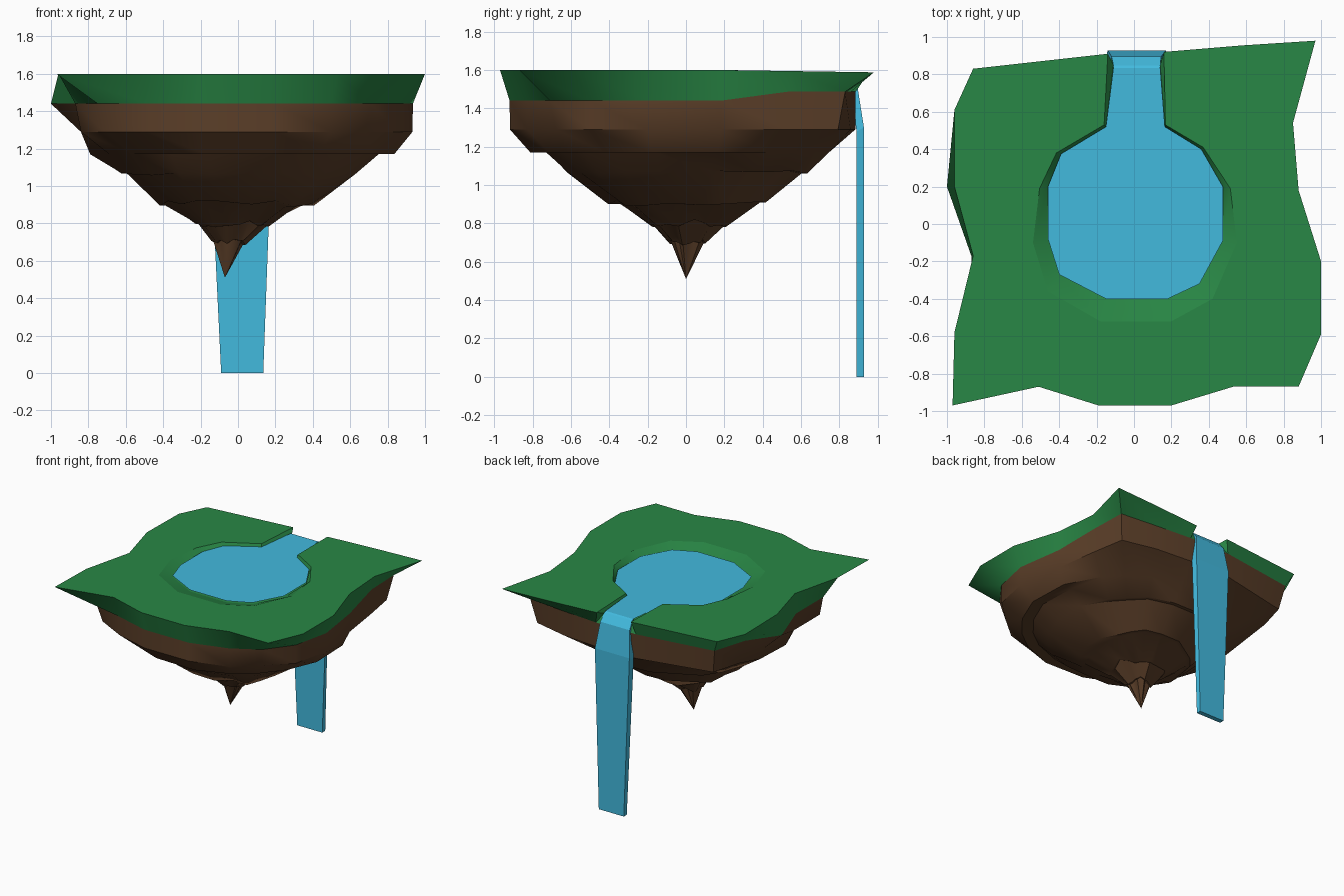
import bpy, bmesh, math, random

if "Cube" in bpy.data.objects:
    bpy.data.objects.remove(bpy.data.objects["Cube"])
random.seed(7)

def material(name, rgb):
    m = bpy.data.materials.new(name)
    m.diffuse_color = (*rgb, 1)
    m.use_nodes = True
    m.node_tree.nodes["Principled BSDF"].inputs["Base Color"].default_value = m.diffuse_color
    return m

GRASS = material("grass green", (0.022, 0.242, 0.060))
ROCK = material("earth brown", (0.107, 0.050, 0.022))
WATER = material("water blue", (0.055, 0.49, 0.73))

def finish(bm, name, mat, angle=None):
    bmesh.ops.recalc_face_normals(bm, faces=bm.faces)
    me = bpy.data.meshes.new(name)
    bm.to_mesh(me)
    bm.free()
    ob = bpy.data.objects.new(name, me)
    bpy.context.collection.objects.link(ob)
    me.materials.append(mat)
    if angle:
        bpy.ops.object.select_all(action='DESELECT')
        bpy.context.view_layer.objects.active = ob
        ob.select_set(True)
        bpy.ops.object.shade_smooth_by_angle(angle=math.radians(angle))
    return ob

def ring(bm, pts):
    return [bm.verts.new(p) for p in pts]

def bridge(bm, a, b, closed=True):
    n = len(a)
    for i in range(n if closed else n - 1):
        j = (i + 1) % n
        bm.faces.new((a[i], a[j], b[j], b[i]))

# Island rim: grass edge (x, y) and the turf's lower edge (x, y), lip to lip
rim = [(-.14, .91, -.17, .885), (-.86, .83, -.81, .79), (-.96, .61, -.89, .52),
       (-.96, .20, -1.0, .20), (-.86, -.17, -.87, -.17), (-.96, -.58, -.87, -.52),
       (-.97, -.97, -.75, -.75), (-.51, -.87, -.48, -.84), (-.19, -.97, -.20, -.92),
       (.20, -.97, .20, -.92), (.53, -.87, .50, -.83), (.88, -.87, .71, -.71),
       (1.0, -.59, .87, -.50), (1.0, -.20, .935, -.20), (.88, .18, .88, .18),
       (.85, .54, .83, .53), (.97, .98, .82, .83), (.58, .955, .50, .86),
       (.16, .92, .19, .885)]
# Pond bank: upper edge (x, y) and waterline (x, y), right lip round to left lip
bank = [(.168, .53, .165, .52), (.37, .41, .36, .40), (.515, .19, .475, .20),
        (.55, -.10, .475, -.09), (.42, -.40, .35, -.32), (.20, -.52, .18, -.40),
        (-.18, -.52, -.15, -.40), (-.46, -.36, -.40, -.27), (-.54, -.10, -.46, -.08),
        (-.505, .19, -.46, .20), (-.415, .38, -.39, .375), (-.16, .53, -.15, .52)]
LEVEL = 1.576

def top_z(y):
    return 1.6 - .012 * max(0, (y - .2) / .78)

def turf_z(y):
    return 1.44 if y < .25 else 1.487

# Grass turf with the pond and its outlet channel sunk into it
bm = bmesh.new()
top = ring(bm, [(a, b, top_z(b)) for a, b, _, _ in rim])
low = ring(bm, [(c, d, turf_z(d)) for _, _, c, d in rim])
edge = ring(bm, [(a, b, top_z(b)) for a, b, _, _ in bank])
bed = ring(bm, [(.14, .85, LEVEL - .012)] +
           [(c, d, LEVEL - .012) for _, _, c, d in bank] +
           [(-.11, .85, LEVEL - .012)])
bm.faces.new(top + edge)
bridge(bm, top, low, False)
bridge(bm, [top[-1]] + edge + [top[0]], bed, False)
bm.faces.new((top[-1], bed[0], low[-1]))
bm.faces.new((top[0], low[0], bed[-1]))
bm.faces.new((bed[0], bed[-1], low[0], low[-1]))
bm.faces.new(bed)
turf = finish(bm, "grass_turf", GRASS, 40)
for p in turf.data.polygons:        # level ground stays flat shaded
    if abs(p.normal.z) > .99:
        p.use_smooth = False

# Rock underside: cliff band, then round broken shells narrowing to a point;
# ledges differ between the front-right and back-left sides
bm = bmesh.new()
prev = ring(bm, [(c, d, turf_z(d)) for _, _, c, d in rim])
cliff = []
for _, _, c, d in rim:
    k = .955 if min(abs(c), abs(d)) > .7 else .998
    cliff.append((max(c * k, -.84), d * k, 1.29))
cliff = ring(bm, cliff)
bridge(bm, prev, cliff)
prev = cliff
# radius, height, jitter, ledge front-right, ledge back-left
shells = [(.86, 1.17, 0, .085, 0), (.64, 1.065, .01, 0, .03),
          (.425, .905, .02, .065, .03), (.205, .80, .02, .015, .015),
          (.09, .70, .015, .015, .01)]
for r, z, jit, ledge_a, ledge_b in shells:
    drift = -.07 * max(0, (1.0 - z) / .49)
    outer, inner = [], []
    for _, _, c, d in rim:
        a = math.atan2(d, c)
        k = r + random.uniform(-jit, jit)
        h = z + random.uniform(-jit, jit)
        back_left = d > .45 or c < -.6
        if z > 1.1:
            k -= .10 * max(0, math.sin(a)) + .05 * max(0, -math.cos(a)) \
                + .03 * max(0, -math.sin(a))
        q = k - (ledge_b if back_left else ledge_a)
        outer.append((k * math.cos(a) + drift, k * math.sin(a), h))
        inner.append((q * math.cos(a) + drift, q * math.sin(a), h))
    ro = ring(bm, outer)
    bridge(bm, prev, ro)
    prev = ring(bm, inner)
    bridge(bm, ro, prev)
tip = bm.verts.new((-.07, 0, .51))
for i in range(len(prev)):
    bm.faces.new((prev[i], prev[(i + 1) % len(prev)], tip))
bmesh.ops.remove_doubles(bm, verts=bm.verts, dist=.004)
finish(bm, "rock_underside", ROCK, 38)

# Pond surface with its outlet channel
bm = bmesh.new()
bm.faces.new(ring(bm, [(-.11, .835, LEVEL)] +
                  [(c, d, LEVEL) for _, _, c, d in reversed(bank)] +
                  [(.14, .835, LEVEL)]))
pond = finish(bm, "pond_water", WATER)
if pond.data.polygons[0].normal.z < 0:
    pond.data.flip_normals()

# Waterfall: slab bending over the lip, then tapering to the ground
bm = bmesh.new()
# left x, right x, outer y, outer z, inner y, inner z, extra inner width
course = [(-.11, .14, .833, LEVEL, .83, 1.54, 0), (-.11, .14, .848, 1.568, .84, 1.53, 0),
          (-.12, .145, .895, 1.51, .86, 1.47, 0), (-.14, .17, .928, 1.30, .89, 1.28, .012),
          (-.09, .135, .928, 0, .89, 0, 0)]
prev = None
for xl, xr, yo, zo, yi, zi, w in course:
    cur = ring(bm, [(xl, yo, zo), (xr, yo, zo), (xr + w, yi, zi), (xl - w, yi, zi)])
    if prev:
        bridge(bm, prev, cur)
    else:
        bm.faces.new(cur)
    prev = cur
bm.faces.new(prev)
finish(bm, "waterfall", WATER)
